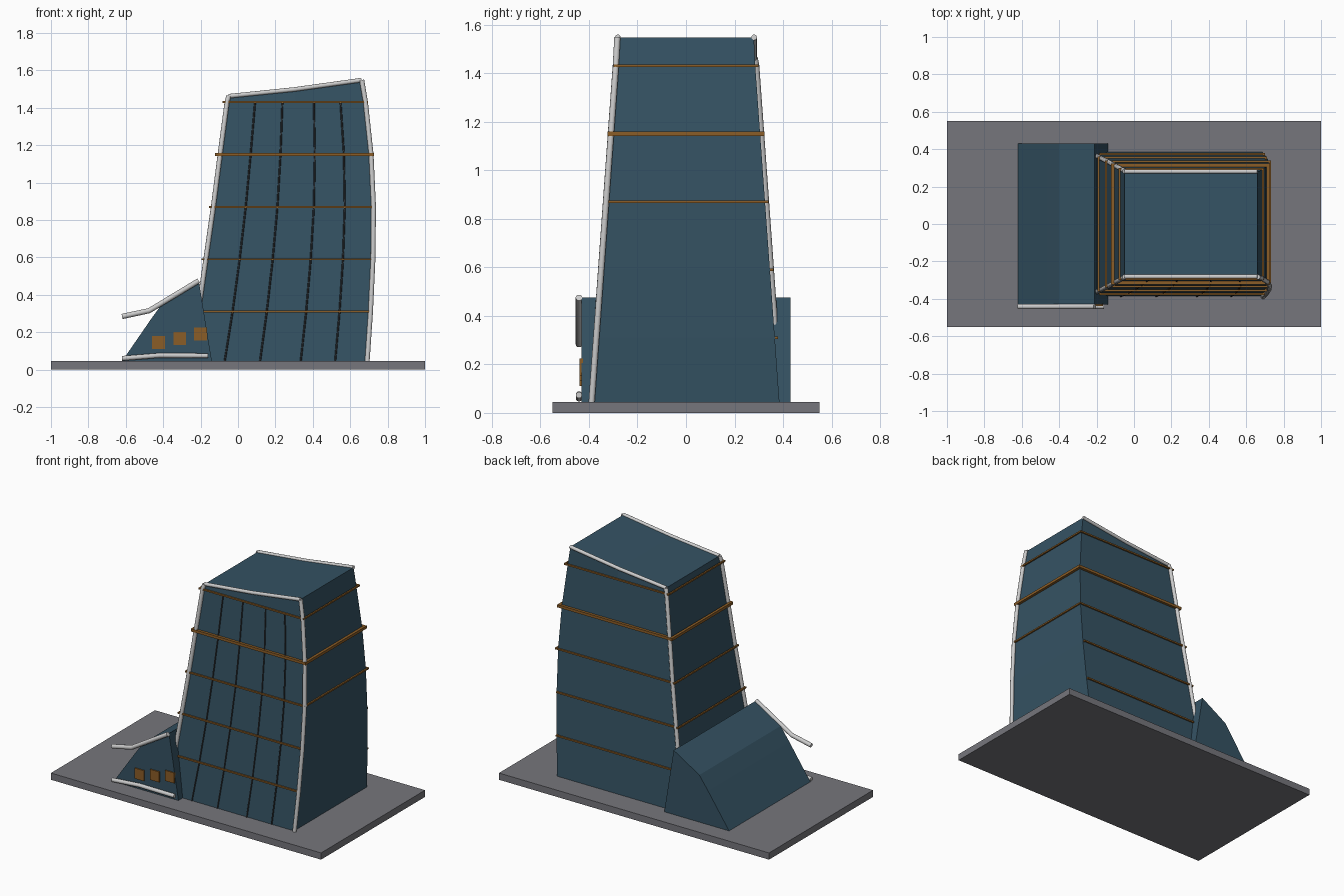
import bpy, bmesh
from mathutils import Vector

if "Cube" in bpy.data.objects:
    bpy.data.objects.remove(bpy.data.objects["Cube"])


def material(name, rgb):
    m = bpy.data.materials.new(name)
    m.diffuse_color = (*rgb, 1)
    m.use_nodes = True
    m.node_tree.nodes["Principled BSDF"].inputs["Base Color"].default_value = m.diffuse_color
    return m


GLASS = material("blue_glass", (0.035, 0.085, 0.125))
WHITE = material("white_trim", (0.85, 0.85, 0.87))
BRONZE = material("bronze", (0.26, 0.11, 0.02))
DARK = material("dark_metal", (0.03, 0.035, 0.04))
STONE = material("grey_stone", (0.18, 0.18, 0.2))


def mesh_object(name, bm, mat):
    bmesh.ops.recalc_face_normals(bm, faces=bm.faces)
    me = bpy.data.meshes.new(name)
    bm.to_mesh(me)
    bm.free()
    ob = bpy.data.objects.new(name, me)
    bpy.context.collection.objects.link(ob)
    me.materials.append(mat)
    return ob


def add_box(bm, lo, hi):
    lo, hi = Vector(lo), Vector(hi)
    for v in bmesh.ops.create_cube(bm, size=1)["verts"]:
        v.co = (lo + hi) / 2 + v.co * (hi - lo)


def tube(name, points, radius, mat, sides=12):
    cu = bpy.data.curves.new(name, 'CURVE')
    cu.dimensions = '3D'
    cu.bevel_depth = radius
    cu.bevel_resolution = sides // 2 - 2
    cu.use_fill_caps = True
    sp = cu.splines.new('POLY')
    sp.points.add(len(points) - 1)
    for p, co in zip(sp.points, points):
        p.co = (*co, 1)
    ob = bpy.data.objects.new(name, cu)
    bpy.context.collection.objects.link(ob)
    cu.materials.append(mat)


# Tower outline: height, left x, right x
OUTLINE = [(0.045, -0.26, 0.685), (0.31, -0.212, 0.703), (0.59, -0.168, 0.716),
           (0.87, -0.128, 0.719), (1.15, -0.092, 0.706), (1.43, -0.055, 0.676)]
ROOF = [(-0.05, 1.462), (0.30, 1.498), (0.66, 1.548)]


def half_depth(z):
    return 0.385 - 0.072 * (z - 0.045)


def edges_at(z):
    for (z0, l0, r0), (z1, l1, r1) in zip(OUTLINE, OUTLINE[1:]):
        if z <= z1:
            break
    t = (z - z0) / (z1 - z0)
    return l0 + (l1 - l0) * t, r0 + (r1 - r0) * t


# Ground slab
bm = bmesh.new()
add_box(bm, (-1, -0.55, 0), (1, 0.55, 0.045))
mesh_object("base_slab", bm, STONE)

# Tower body, lofted between rectangular sections with a sloping roof
bm = bmesh.new()
sections = []
for z, l, r in OUTLINE:
    h = half_depth(z)
    m = (l + r) / 2
    sections.append([(l, -h, z), (m, -h, z), (r, -h, z), (r, h, z), (m, h, z), (l, h, z)])
top = [(x, -0.28, z) for x, z in ROOF]
sections.append(top + [(x, -y, z) for x, y, z in reversed(top)])
rows = [[bm.verts.new(c) for c in s] for s in sections]
for a, b in zip(rows, rows[1:]):
    for i in range(6):
        j = (i + 1) % 6
        bm.faces.new((a[i], a[j], b[j], b[i]))
bm.faces.new(rows[0])
t = rows[-1]
bm.faces.new((t[0], t[1], t[4], t[5]))
bm.faces.new((t[1], t[2], t[3], t[4]))
mesh_object("tower_body", bm, GLASS)

# Floor bands around the tower, the one at 1.15 heavier
for n, (z, w, rx) in enumerate([(0.31, 0.005, 0.695), (0.59, 0.005, 0.706), (0.87, 0.005, 0.728),
                                (1.15, 0.009, 0.718), (1.43, 0.005, 0.69)]):
    l = edges_at(z)[0] - 0.022
    h = half_depth(z) + 0.009
    bm = bmesh.new()
    for s in (-1, 1):
        add_box(bm, (l - w, s * h - w, z - w), (rx + w, s * h + w, z + w))
    for x in (l, rx):
        add_box(bm, (x - w, -h, z - w), (x + w, h, z + w))
    mesh_object(f"floor_band_{n + 1}", bm, BRONZE)

# Slim front mullions following the curve of the tower
for n, f in enumerate((0.2, 0.4, 0.63, 0.825)):
    pts = []
    for z, l, r in OUTLINE:
        pts.append((l + (r - l) * f, -half_depth(z) - 0.002, z))
    tube(f"front_mullion_{n + 1}", pts, 0.005, DARK, 6)

# White corner and roof edge tubes
R = 0.013
for side, s in (("front", -1), ("back", 1)):
    left = [(-0.205, s * (half_depth(0.36) + 0.004), 0.36)]
    left += [(l - 0.004, s * (half_depth(z) + 0.004), z) for z, l, r in OUTLINE[2:]]
    tube(f"{side}_left_corner_tube", left + [(-0.05, s * 0.283, 1.462)], R, WHITE)
    tube(f"{side}_roof_tube", [(x, s * 0.281, z) for x, z in ROOF], R * 0.9, WHITE)
right = [(r + 0.006, -half_depth(z) - 0.004, z) for z, l, r in OUTLINE]
tube("front_right_corner_tube", right + [(0.662, -0.283, 1.548)], R, WHITE)

# Low side hall, an extruded profile
profile = [(-0.62, 0.045), (-0.465, 0.27), (-0.40, 0.36), (-0.21, 0.475), (-0.14, 0.045)]
bm = bmesh.new()
face = bm.faces.new([bm.verts.new((x, -0.43, z)) for x, z in profile])
ext = bmesh.ops.extrude_face_region(bm, geom=[face], use_keep_orig=True)
bmesh.ops.translate(bm, vec=(0, 0.86, 0),
                    verts=[g for g in ext["geom"] if isinstance(g, bmesh.types.BMVert)])
mesh_object("side_hall", bm, GLASS)

# Hall eave and plinth tubes
tube("hall_eave_tube", [(-0.62, -0.441, 0.284), (-0.475, -0.441, 0.315), (-0.21, -0.441, 0.475)],
     0.014, WHITE)
tube("hall_plinth_tube", [(-0.62, -0.441, 0.06), (-0.42, -0.441, 0.076), (-0.16, -0.441, 0.074)],
     0.013, WHITE)

# Hall windows
for n, (x, z) in enumerate([(-0.425, 0.145), (-0.312, 0.167), (-0.2, 0.19)]):
    bm = bmesh.new()
    add_box(bm, (x - 0.034, -0.438, z - 0.035), (x + 0.034, -0.425, z + 0.035))
    mesh_object(f"hall_window_{n + 1}", bm, BRONZE)
